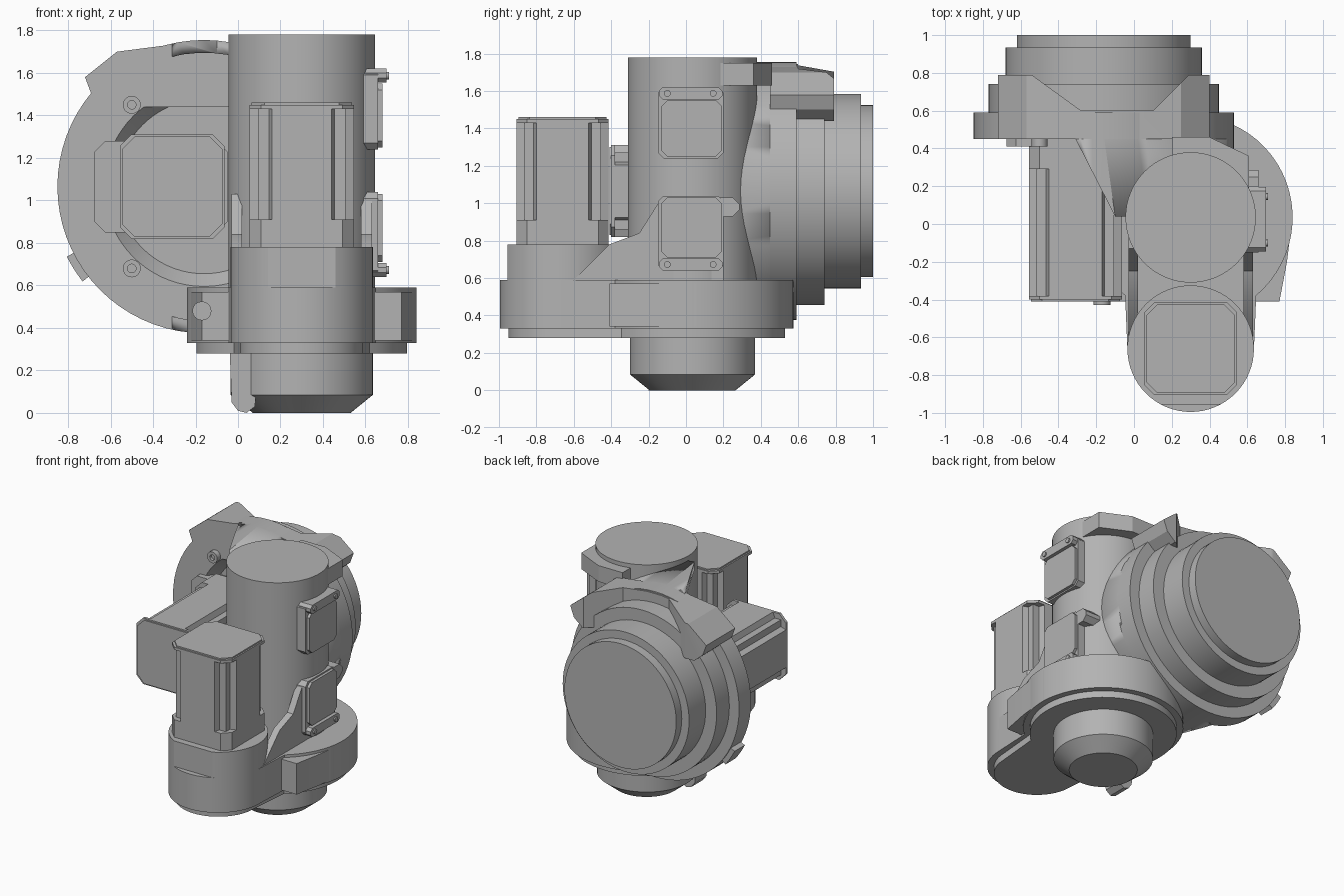
import bpy, bmesh
from math import sin, cos, pi, radians
from mathutils import Vector

cube = bpy.data.objects.get("Cube")
if cube:
    bpy.data.objects.remove(cube)

grey = bpy.data.materials.new("machine grey")
grey.use_nodes = True
GREY = (0.45, 0.45, 0.45, 1)
grey.diffuse_color = GREY
grey.node_tree.nodes["Principled BSDF"].inputs["Base Color"].default_value = GREY

AXES = {"x": lambda u, v, h: (h, u, v),
        "y": lambda u, v, h: (u, h, v),
        "z": lambda u, v, h: (u, v, h)}


def finish(name, bm):
    bmesh.ops.recalc_face_normals(bm, faces=bm.faces)
    mesh = bpy.data.meshes.new(name)
    bm.to_mesh(mesh)
    bm.free()
    mesh.materials.append(grey)
    ob = bpy.data.objects.new(name, mesh)
    bpy.context.collection.objects.link(ob)
    bpy.ops.object.select_all(action="DESELECT")
    ob.select_set(True)
    bpy.context.view_layer.objects.active = ob
    bpy.ops.object.shade_smooth_by_angle(angle=radians(25))
    return ob


def prism(name, pts, low, high, axis="z"):
    """Outline extruded along an axis."""
    bm = bmesh.new()
    put = AXES[axis]
    face = bm.faces.new([bm.verts.new(put(u, v, low)) for u, v in pts])
    new = bmesh.ops.extrude_face_region(bm, geom=[face])["geom"]
    bmesh.ops.translate(bm, vec=Vector(put(0, 0, high - low)),
                        verts=[g for g in new if isinstance(g, bmesh.types.BMVert)])
    return finish(name, bm)


def lathe(name, profile, cu, cv, axis="z", n=64):
    """Closed turned shape from (radius, height) pairs."""
    bm = bmesh.new()
    put = AXES[axis]
    rings = [[bm.verts.new(put(cu + r * cos(2 * pi * i / n), cv + r * sin(2 * pi * i / n), h))
              for i in range(n)] for r, h in profile]
    for a, b in zip(rings, rings[1:]):
        for i in range(n):
            bm.faces.new((a[i], a[i - 1], b[i - 1], b[i]))
    bm.faces.new(rings[0])
    bm.faces.new(rings[-1])
    return finish(name, bm)


def arc(cu, cv, r, start, end, n=32):
    return [(cu + r * cos(radians(start + (end - start) * i / n)),
             cv + r * sin(radians(start + (end - start) * i / n))) for i in range(n + 1)]


def chamfered(u0, u1, v0, v1, c):
    return [(u0 + c, v0), (u1 - c, v0), (u1, v0 + c), (u1, v1 - c),
            (u1 - c, v1), (u0 + c, v1), (u0, v1 - c), (u0, v0 + c)]


def boolean(ob, cutter, operation):
    mod = ob.modifiers.new("cut", "BOOLEAN")
    mod.operation, mod.solver, mod.object = operation, "EXACT", cutter
    bpy.context.view_layer.objects.active = ob
    bpy.ops.object.modifier_apply(modifier=mod.name)
    bpy.data.objects.remove(cutter)


CX, CY = 0.3, 0.035      # column axis
MY = -0.66               # upright motor axis
DX, DZ = -0.16, 1.065    # round drive axis

# Upright column and the tapered hub below it
lathe("column", [(0.345, 0.5), (0.345, 1.78)], CX, CY)
lathe("lower_hub", [(0.23, 0), (0.335, 0.085), (0.335, 0.4)], CX, CY)
prism("hub_tongue", [(-0.04, 0.32), (-0.03, 0.05), (0.0, 0.01), (0.04, 0), (0.08, 0.03), (0.1, 0.32)],
      -0.2, -0.06, "y")


# Gear housing: large disc joined to the motor boss
def housing(name, shrink, low, high):
    outline = arc(CX, CY, 0.54 - shrink, -50, 230, 48) + arc(CX, MY, 0.335 - shrink, 180, 360)
    return prism(name, outline, low, high)


housing("gear_housing", 0, 0.33, 0.59)
housing("housing_lip", 0.045, 0.28, 0.34)
boss = arc(CX, MY, 0.335, 0, 360, 64)[:-1]
prism("motor_boss", [(x, max(y, -0.955)) for x, y in boss], 0.5, 0.78)
for side, label in ((1, "left"), (-1, "right")):
    lug = [(CX + side * x, y) for x, y in ((0.3, -0.41), (0.47, -0.41), (0.51, -0.2), (0.54, 0.05), (0.3, 0.05))]
    prism(label + "_housing_lug", lug, 0.34, 0.57)
    # Sloping side web from boss to column
    x = sorted((CX + side * 0.28, CX + side * 0.33))
    prism(label + "_web", [(-0.62, 0.57), (-0.41, 0.78), (-0.25, 0.84), (-0.13, 1.03), (0.2, 1.03), (0.2, 0.57)],
          x[0], x[1], "x")
lathe("lug_bolt", [(0.045, -0.43), (0.045, -0.38)], -0.17, 0.48, "y", 16)


# Motors: grooved square bodies with plain flanges
def motor(name, cu, cv, base, collar, end, axis):
    h = 0.246
    corner = [(h, 0.14), (0.205, 0.155), (0.205, 0.205), (0.155, 0.205), (0.14, h)]
    body = []
    for turn in range(4):
        for u, v in corner:
            for _ in range(turn):
                u, v = -v, u
            body.append((cu + u, cv + v))
    s = 1 if end > base else -1
    square = chamfered(cu - h, cu + h, cv - h, cv + h, 0.055)
    cap = chamfered(cu - h + 0.01, cu + h - 0.01, cv - h + 0.01, cv + h - 0.01, 0.06)
    prism(name + "_flange", square, base, collar, axis)
    prism(name + "_body", body, collar - s * 0.01, end - s * 0.03, axis)
    prism(name + "_end_plate", square, end - s * 0.03, end - s * 0.01, axis)
    prism(name + "_end_cap", cap, end - s * 0.02, end, axis)


motor("upright_motor", CX, MY, 0.77, 0.91, 1.46, "z")
motor("level_motor", -0.31, DZ, 0.46, 0.29, -0.41, "y")
prism("motor_mount", chamfered(-0.675, -0.05, 0.85, 1.28, 0.05), 0.41, 0.53, "y")

# Stepped round drive with a dished front
lathe("round_drive", [(0.41, 0.52), (0.47, 0.45), (0.69, 0.45), (0.69, 0.59), (0.61, 0.59), (0.61, 0.74),
                      (0.52, 0.74), (0.52, 0.935), (0.46, 0.935), (0.46, 1.0)], DX, DZ, "y", 72)
for z in (1.45, 0.68):
    lathe("drive_bolt", [(0.042, 0.46), (0.042, 0.41), (0.02, 0.41), (0.02, 0.43)], -0.5, z, "y", 20)
prism("drive_stop", arc(DX, DZ, 0.6, 207, 218, 4) + arc(DX, DZ, 0.725, 218, 207, 4), 0.46, 0.58, "y")

# Forked bracket over the drive
half = [(0.46, 1.44), (0.53, 1.5), (0.56, 1.58), (0.41, 1.7), (0.06, 1.745)]
fork = [(DX + u, v) for u, v in half] + [(DX - u, v) for u, v in reversed(half)]
bracket = prism("fork_bracket", fork, 0.45, 0.79, "y")
notch = [(-0.57, 0.81), (-0.28, 0.6), (0.1, 0.6), (0.31, 0.81)]
boolean(bracket, prism("notch_cutter", notch, 1.3, 2), "DIFFERENCE")

# Neck between column and drive, hollow around the level motor
plan = [(-0.32, 0.47), (-0.1, 0.04), (0.3, 0.04), (0.6, 0.2), (0.6, 0.47)]
neck = prism("neck", plan, 0.3, 1.8)
boolean(neck, lathe("neck_round", [(0.69, -0.2), (0.69, 0.9)], DX, DZ, "y", 72), "INTERSECT")
hollow = [(0, DZ + 0.61)] + arc(DX, DZ, 0.63, 80, 280) + [(0, DZ - 0.61)]
boolean(neck, prism("neck_hollow", hollow, -0.3, 0.8, "y"), "DIFFERENCE")
prism("neck_shoulder", [(0.2, 0.1), (0.61, 0.17), (0.61, 0.36), (0.4, 0.46), (0.2, 0.46)], 1.63, 1.75)


# Side access covers with a screw strip
def cover(name, z0, z1, strip_on_top):
    p0, p1 = (z0 + 0.01, z1 - 0.07) if strip_on_top else (z0 + 0.07, z1 - 0.01)
    s0, s1 = (z1 - 0.065, z1) if strip_on_top else (z0, z0 + 0.065)
    prism(name + "_frame", chamfered(-0.15, 0.2, z0, z1, 0.03), 0.5, 0.66, "x")
    prism(name + "_panel", chamfered(-0.13, 0.19, p0, p1, 0.03), 0.65, 0.68, "x")
    prism(name + "_strip", chamfered(-0.145, 0.195, s0, s1, 0.02), 0.6, 0.7, "x")
    for y in (-0.1, 0.145):
        lathe(name + "_screw", [(0.018, 0.69), (0.018, 0.71)], y, (s0 + s1) / 2, "x", 16)


cover("upper_cover", 1.24, 1.62, True)
cover("lower_cover", 0.64, 1.04, False)
prism("cover_hook", chamfered(0.15, 0.285, 0.93, 1.03, 0.035), 0.52, 0.66, "x")
